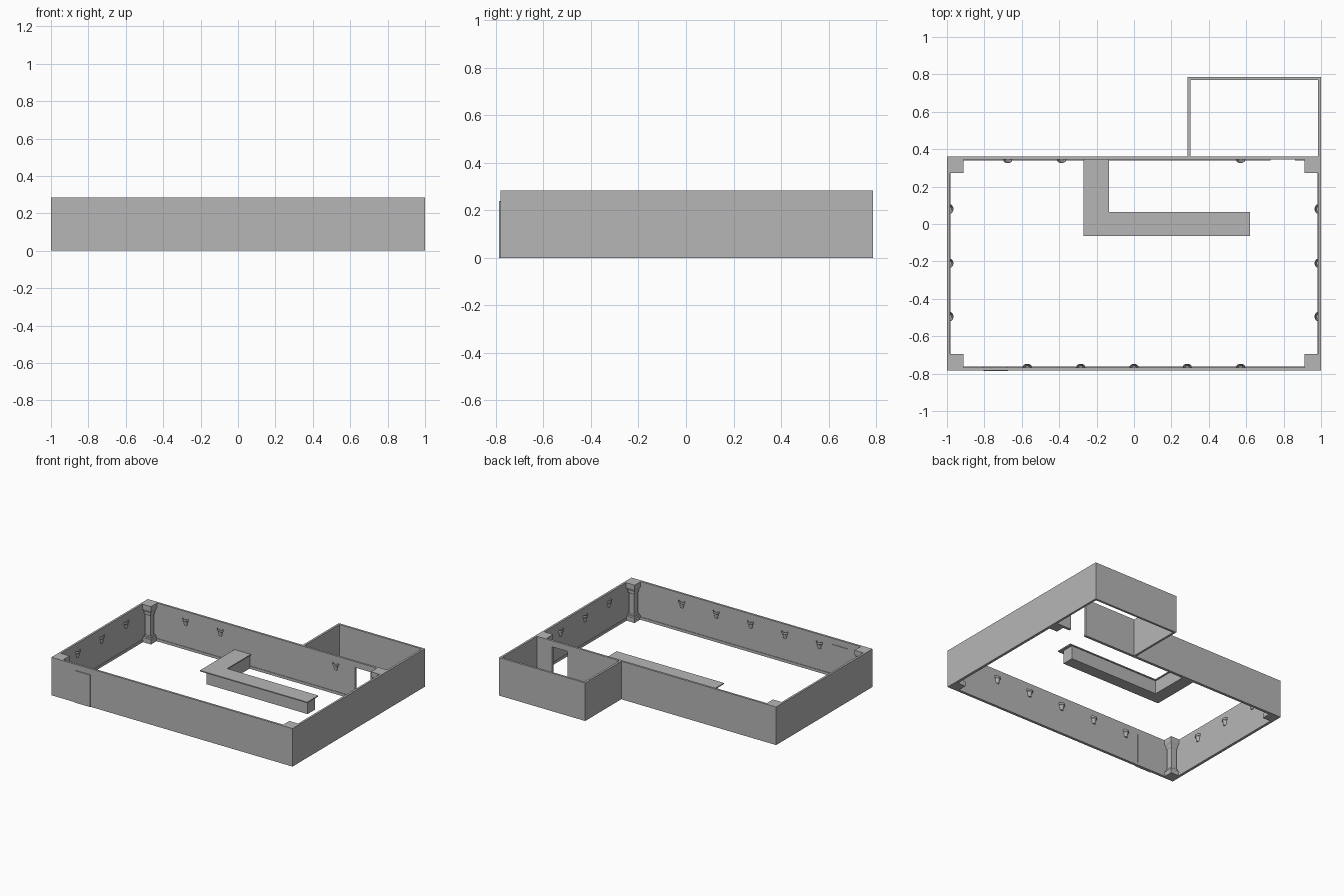
import bpy, bmesh, math

old = bpy.data.objects.get("Cube")
if old:
    bpy.data.objects.remove(old, do_unlink=True)

grey = bpy.data.materials.new("plain_grey")
grey.use_nodes = True
grey.diffuse_color = (0.47, 0.47, 0.47, 1)
grey.node_tree.nodes["Principled BSDF"].inputs["Base Color"].default_value = (0.47, 0.47, 0.47, 1)

H = 0.285           # wall height
T = 0.016           # wall thickness
FRONT, MID, BACK = -0.782, 0.36, 0.787
DOOR_H = 0.24


def finish(name, bm):
    bmesh.ops.recalc_face_normals(bm, faces=bm.faces)
    mesh = bpy.data.meshes.new(name)
    bm.to_mesh(mesh)
    bm.free()
    mesh.materials.append(grey)
    obj = bpy.data.objects.new(name, mesh)
    bpy.context.collection.objects.link(obj)
    return obj


def add_box(bm, x0, x1, y0, y1, z0, z1):
    verts = bmesh.ops.create_cube(bm, size=1)["verts"]
    for v in verts:
        v.co.x = x0 if v.co.x < 0 else x1
        v.co.y = y0 if v.co.y < 0 else y1
        v.co.z = z0 if v.co.z < 0 else z1


def boxes(name, *dims):
    bm = bmesh.new()
    for d in dims:
        add_box(bm, *d)
    return finish(name, bm)


def prism(name, outline, z0, z1):
    bm = bmesh.new()
    face = bm.faces.new([bm.verts.new((x, y, z0)) for x, y in outline])
    out = bmesh.ops.extrude_face_region(bm, geom=[face])["geom"]
    for v in out:
        if isinstance(v, bmesh.types.BMVert):
            v.co.z = z1
    return finish(name, bm)


# Main room and back room walls
boxes("front_wall", (-1, 1, FRONT, FRONT + T, 0, H))
boxes("left_wall", (1 - T, 1, FRONT + T, BACK - T, 0, H))
boxes("right_wall", (-1, -1 + T, FRONT + T, MID - T, 0, H))
D0, D1 = 0.73, 0.86
boxes("middle_wall",
      (-1, D0, MID - T, MID, 0, H),
      (D1, 1 - T, MID - T, MID, 0, H),
      (D0, D1, MID - T, MID, DOOR_H, H))
boxes("back_room_side_wall", (0.285, 0.285 + T, MID, BACK - T, 0, H))
boxes("back_room_rear_wall", (0.285, 1, BACK - T, BACK, 0, H))

# Front door slab, slightly proud of the wall on both sides
boxes("front_door", (-0.805, -0.675, FRONT - 0.005, FRONT + T + 0.004, 0, DOOR_H))

# Thin skirting around the main room, broken at the doors
S, SH = 0.004, 0.02
XI, YF, YB = 1 - T, FRONT + T, MID - T
boxes("skirting",
      (-XI, -0.805, YF, YF + S, 0, SH), (-0.675, XI, YF, YF + S, 0, SH),
      (-XI, D0, YB - S, YB, 0, SH), (D1, XI, YB - S, YB, 0, SH),
      (-XI, -XI + S, YF, YB, 0, SH), (XI - S, XI, YF, YB, 0, SH))

# Corner columns: stacked square rings of half-width and height
PROFILE = [(.034, 0), (.034, .035), (.028, .04), (.028, .05), (.022, .055),
           (.022, .205), (.027, .215), (.027, .228), (.036, .25), (.036, H)]


def column(name, cx, cy):
    bm = bmesh.new()
    rings = []
    for r, z in PROFILE:
        rings.append([bm.verts.new((cx + sx * r, cy + sy * r, z))
                      for sx, sy in ((-1, -1), (1, -1), (1, 1), (-1, 1))])
    for a, b in zip(rings, rings[1:]):
        for i in range(4):
            j = (i + 1) % 4
            bm.faces.new((a[i], a[j], b[j], b[i]))
    bm.faces.new(rings[0])
    bm.faces.new(rings[-1])
    finish(name, bm)


for side, sx in (("left", 1), ("right", -1)):
    column("front_%s_column" % side, sx * (XI - .036), YF + .036)
    column("back_%s_column" % side, sx * (XI - .036), YB - .036)

# L-shaped counter: body with an overhanging top
def ell(x0, xi, x1, y0, yi):
    return [(x0, y0), (x1, y0), (x1, yi), (xi, yi), (xi, YB), (x0, YB)]


prism("counter_body", ell(-0.24, -0.143, 0.60, -0.032, 0.058), 0, 0.1)
prism("counter_top", ell(-0.27, -0.135, 0.62, -0.065, 0.065), 0.1, 0.108)

# Wall lamps: hollow half-round tapered cups
CUP = [(.012, .18), (.019, .213), (.025, .218), (.025, .232), (.021, .232), (.010, .185)]


def lamp(name, x, y, angle):
    bm = bmesh.new()
    n = 8
    rows = []
    for r, z in CUP:
        row = []
        for i in range(n + 1):
            t = math.pi * i / n
            u, w = r * math.cos(t), 0.75 * r * math.sin(t)
            row.append(bm.verts.new((x + u * math.cos(angle) - w * math.sin(angle),
                                     y + u * math.sin(angle) + w * math.cos(angle), z)))
        rows.append(row)
    for a, b in zip(rows, rows[1:]):
        for i in range(n):
            bm.faces.new((a[i], a[i + 1], b[i + 1], b[i]))
    bm.faces.new(rows[0])
    bm.faces.new(rows[-1])
    obj = finish(name, bm)
    for p in obj.data.polygons:
        p.use_smooth = len(p.vertices) == 4
    obj.data.set_sharp_from_angle(angle=math.radians(30))


for i in range(5):
    lamp("front_lamp", -0.57 + 0.285 * i, YF, 0)
for x in (-0.675, -0.387, 0.57):
    lamp("back_lamp", x, YB, math.pi)
for y in (-0.495, -0.21, 0.08):
    lamp("left_lamp", XI, y, math.pi / 2)
    lamp("right_lamp", -XI, y, -math.pi / 2)
